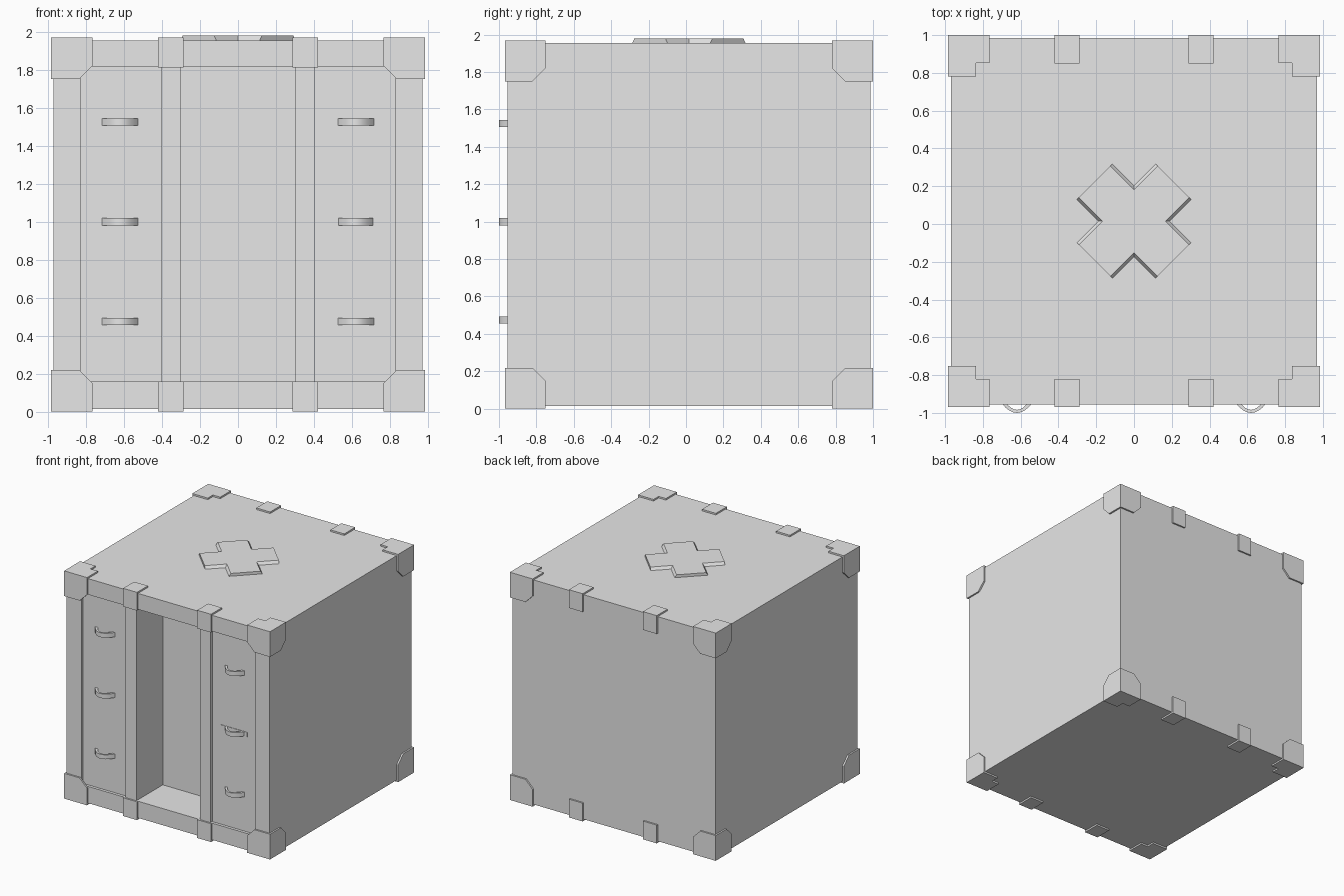
import bpy, bmesh, math
from mathutils import Vector, Matrix

if "Cube" in bpy.data.objects:
    bpy.data.objects.remove(bpy.data.objects["Cube"], do_unlink=True)

B = 0.97                  # half size of the crate body
R = 0.984                 # half size over the metal fittings
CENTRE = Vector((0, 0.0155, R))
PANEL_DEPTH, BAY_DEPTH = 0.025, 0.36

grey = bpy.data.materials.new("light grey")
grey.use_nodes = True
grey.diffuse_color = (0.8, 0.8, 0.8, 1)
grey.node_tree.nodes["Principled BSDF"].inputs["Base Color"].default_value = (0.8, 0.8, 0.8, 1)


def prism(bm, points, vec):
    """Extrude a flat polygon along vec into a closed solid."""
    face = bm.faces.new([bm.verts.new(p) for p in points])
    out = bmesh.ops.extrude_face_region(bm, geom=[face], use_keep_orig=True)["geom"]
    verts = [g for g in out if isinstance(g, bmesh.types.BMVert)]
    bmesh.ops.translate(bm, verts=verts, vec=vec)


def box(bm, lo, hi):
    (x0, y0, z0), (x1, y1, z1) = lo, hi
    prism(bm, [(x0, y0, z0), (x1, y0, z0), (x1, y1, z0), (x0, y1, z0)], (0, 0, z1 - z0))


def finish(bm, name, mirror=None):
    """Make an object about the crate centre, optionally mirrored across it."""
    bmesh.ops.recalc_face_normals(bm, faces=bm.faces[:])
    mesh = bpy.data.meshes.new(name)
    bm.to_mesh(mesh)
    bm.free()
    mesh.materials.append(grey)
    obj = bpy.data.objects.new(name, mesh)
    obj.location = CENTRE
    bpy.context.collection.objects.link(obj)
    if mirror:
        mod = obj.modifiers.new("mirror", "MIRROR")
        mod.use_axis = mirror
        mod.use_mirror_merge = False
    return obj


# Crate body: slice the cube, then push the front panels and the open bay inward
bm = bmesh.new()
bmesh.ops.create_cube(bm, size=2 * B)
cuts = [((x, 0, 0), (1, 0, 0)) for x in (-0.83, -0.405, -0.303, 0.303, 0.405, 0.83)]
cuts += [((0, 0, z), (0, 0, 1)) for z in (-0.826, 0.832)]
for co, no in cuts:
    geom = bm.verts[:] + bm.edges[:] + bm.faces[:]
    bmesh.ops.bisect_plane(bm, geom=geom, plane_co=co, plane_no=no)
bm.normal_update()
for face in [f for f in bm.faces if f.normal.y < -0.9]:
    c = face.calc_center_median()
    if abs(c.z) > 0.5:
        continue
    if abs(c.x) < 0.2:
        depth = BAY_DEPTH
    elif 0.5 < abs(c.x) < 0.8:
        depth = PANEL_DEPTH
    else:
        continue
    cap = bmesh.ops.extrude_discrete_faces(bm, faces=[face])["faces"][0]
    bmesh.ops.translate(bm, verts=cap.verts[:], vec=(0, depth, 0))
finish(bm, "crate_body")

# Corner guards: three thin plates round one corner, mirrored to all eight
a, c, t = 0.766, 0.07, R - B


def chamfered(u, v):
    return [(a + c, a), (u, a), (u, v), (a, v), (a, a + c)]


bm = bmesh.new()
prism(bm, [(B, u, v) for u, v in chamfered(B, B)], (t, 0, 0))
prism(bm, [(u, B, v) for u, v in chamfered(R, B)], (0, t, 0))
prism(bm, [(u, v, B) for u, v in chamfered(R, R) + [(a + c, a + c)]], (0, 0, t))
finish(bm, "corner_guards", (True, True, True))

# Edge clips: small angle plates over the front and back edges
bm = bmesh.new()
box(bm, (0.288, B, 0.826), (0.42, R, B))
box(bm, (0.288, 0.835, B), (0.42, R, R))
finish(bm, "edge_clips", (True, True, True))

# Raised cross on the lid: diagonal arms with sloped long sides
bm = bmesh.new()
reach, wide, narrow, height = 0.295, 0.133, 0.118, 0.024
rings = []
for w, z in ((wide, B), (narrow, B + height)):
    ring = []
    for k in range(4):
        turn = Matrix.Rotation(math.radians(45 + 90 * k), 3, "Z")
        ring += [bm.verts.new(turn @ Vector(p)) for p in
                 ((reach, -w, z), (reach, w, z), (w, w, z))]
    rings.append(ring)
    bm.faces.new(ring)
low, top = rings
for i in range(len(low)):
    j = (i + 1) % len(low)
    bm.faces.new((low[i], low[j], top[j], top[i]))
finish(bm, "lid_cross")

# Bowed handles: three on each front panel
bm = bmesh.new()
half, bow, thick, steps = 0.098, 0.06, 0.016, 10
panel_y = -B + PANEL_DEPTH
front_y = -1 - CENTRE.y


def arc(inset):
    pts = []
    for i in range(steps + 1):
        s = 2 * i / steps - 1
        pts.append((0.62 + s * (half - inset), front_y + inset + (bow + 0.015) * s * s))
    return pts


outline = arc(0) + arc(thick)[::-1]
for z in (-0.51, 0.015, 0.54):
    prism(bm, [(x, y, z - 0.019) for x, y in outline], (0, 0, 0.038))
handles = finish(bm, "panel_handles", (True, False, False))
bpy.ops.object.select_all(action="DESELECT")
handles.select_set(True)
bpy.context.view_layer.objects.active = handles
bpy.ops.object.shade_smooth_by_angle(angle=math.radians(35))

# Thin backing strip behind the middle handle on one panel
bm = bmesh.new()
box(bm, (0.49, panel_y - 0.004, -0.005), (0.74, panel_y + 0.004, 0.035))
finish(bm, "handle_backing")
